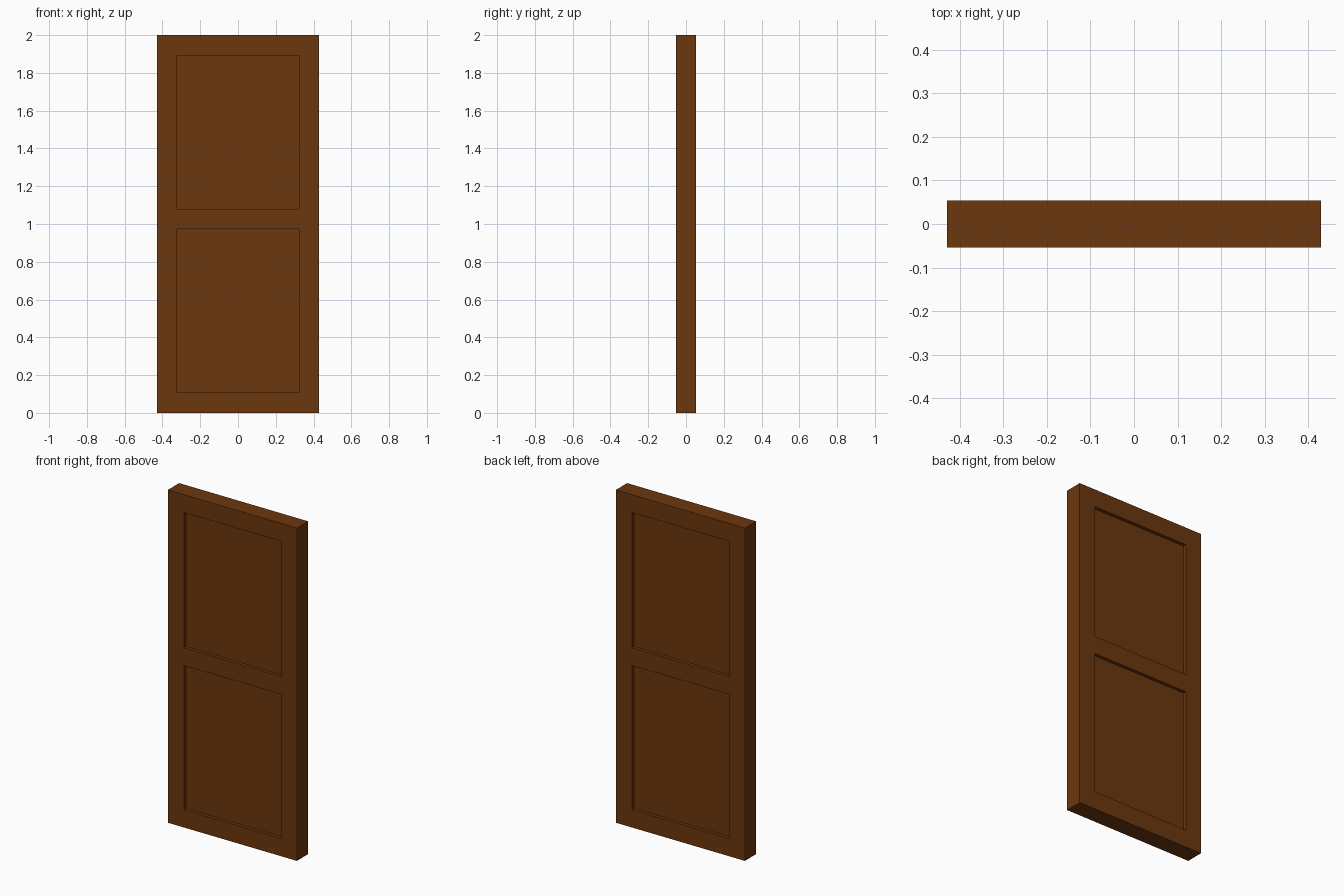
import bpy, bmesh
from mathutils import Vector

if "Cube" in bpy.data.objects:
    bpy.data.objects.remove(bpy.data.objects["Cube"])

W, D, H = 0.858, 0.107, 2.0     # overall door size
STILE = 0.107                   # width of the border stiles and rails
RECESS = 0.02                   # panel depth on each face
MID_LO, MID_HI = 0.973, 1.080   # middle rail

bm = bmesh.new()

# Solid door slab standing on the floor
bmesh.ops.create_cube(bm, size=1)
bmesh.ops.scale(bm, vec=(W, D, H), verts=bm.verts)
bmesh.ops.translate(bm, vec=(0, 0, H / 2), verts=bm.verts)


def cut(point, normal):
    geom = bm.verts[:] + bm.edges[:] + bm.faces[:]
    bmesh.ops.bisect_plane(bm, geom=geom, plane_co=point, plane_no=normal)


# Stile and rail lines
panel_x = W / 2 - STILE
for x in (-panel_x, panel_x):
    cut((x, 0, 0), (1, 0, 0))
for z in (STILE, MID_LO, MID_HI, H - STILE):
    cut((0, 0, z), (0, 0, 1))

# Two sunken panels on the front and on the back
bm.normal_update()
panels = []
for f in bm.faces:
    c = f.calc_center_median()
    in_panel = STILE < c.z < MID_LO or MID_HI < c.z < H - STILE
    if abs(f.normal.y) > 0.9 and abs(c.x) < panel_x and in_panel:
        panels.append(f)
for f in panels:
    inward = Vector((0, -RECESS if f.normal.y > 0 else RECESS, 0))
    new = bmesh.ops.extrude_discrete_faces(bm, faces=[f])["faces"][0]
    bmesh.ops.translate(bm, vec=inward, verts=new.verts)

bmesh.ops.recalc_face_normals(bm, faces=bm.faces)
mesh = bpy.data.meshes.new("door")
bm.to_mesh(mesh)
bm.free()

# Brown wood
wood = bpy.data.materials.new("wood")
wood.diffuse_color = (0.15, 0.038, 0.004, 1)
wood.use_nodes = True
wood.node_tree.nodes["Principled BSDF"].inputs["Base Color"].default_value = wood.diffuse_color
mesh.materials.append(wood)

door = bpy.data.objects.new("door", mesh)
bpy.context.collection.objects.link(door)
